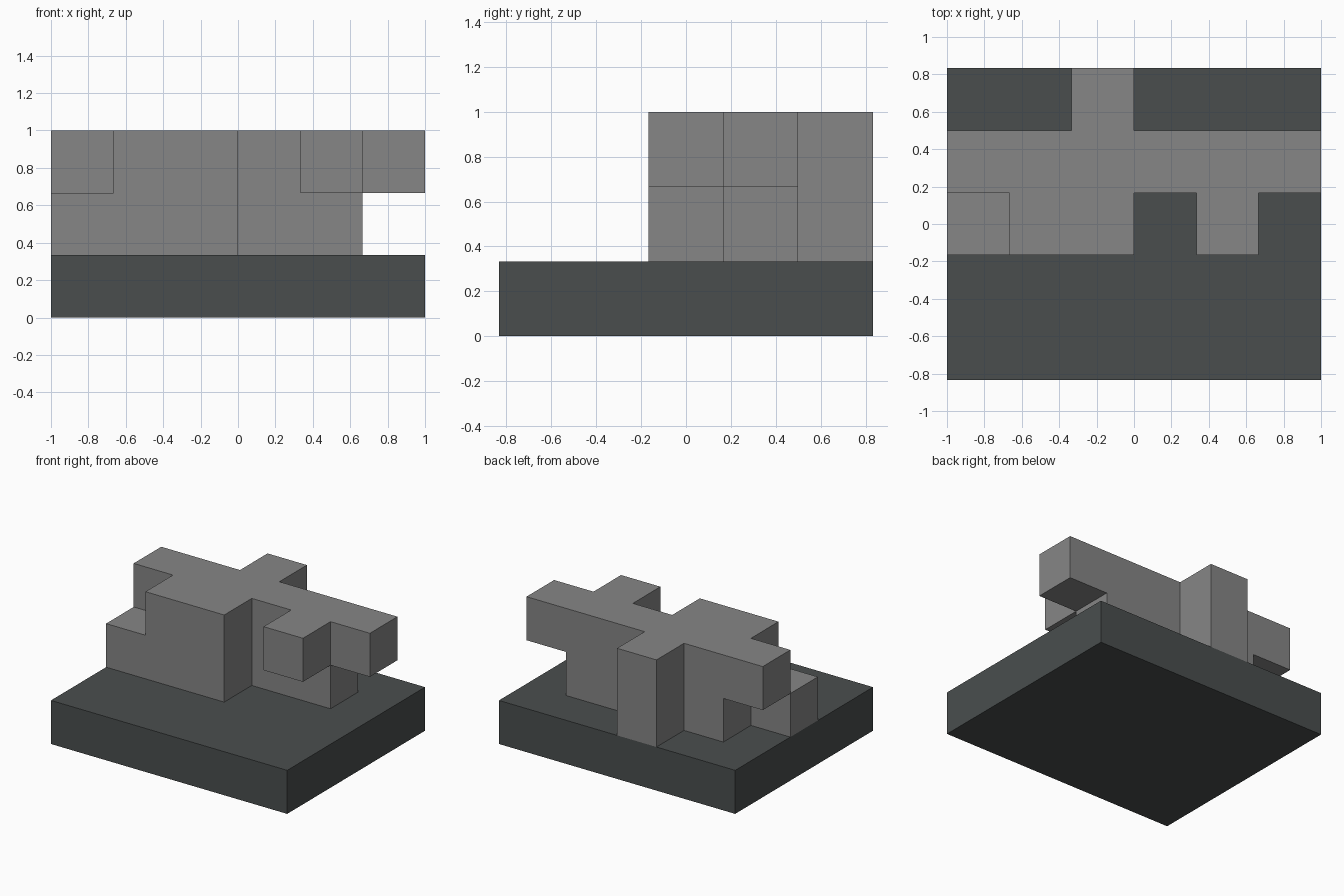
import bpy
import bmesh
from mathutils import Vector

cube = bpy.data.objects.get("Cube")
if cube:
    bpy.data.objects.remove(cube, do_unlink=True)

UNIT = 1 / 3
ORIGIN = Vector((-3, -2.5, 0))


def make_material(name, colour):
    mat = bpy.data.materials.new(name)
    mat.use_nodes = True
    mat.diffuse_color = colour
    mat.node_tree.nodes["Principled BSDF"].inputs["Base Color"].default_value = colour
    return mat


def cells_from(layers):
    """Occupied grid cells; each layer lists its rows from back to front."""
    return {(x, len(rows) - 1 - r, z)
            for z, rows in layers.items()
            for r, row in enumerate(rows)
            for x, mark in enumerate(row) if mark == "#"}


def block_object(name, cells, mat):
    """Outer skin of a set of grid cells, with coplanar faces merged."""
    bm = bmesh.new()
    for cell in cells:
        centre = Vector(cell) + Vector((0.5, 0.5, 0.5))
        for axis in range(3):
            for side in (-1, 1):
                n = Vector((0, 0, 0))
                n[axis] = side
                if tuple(int(c + d) for c, d in zip(cell, n)) in cells:
                    continue
                u = Vector((0, 0, 0))
                u[(axis + 1) % 3] = 1
                v = n.cross(u)
                corners = [centre + (n + a * u + b * v) / 2
                           for a, b in ((-1, -1), (1, -1), (1, 1), (-1, 1))]
                bm.faces.new([bm.verts.new((p + ORIGIN) * UNIT) for p in corners])
    bmesh.ops.remove_doubles(bm, verts=bm.verts, dist=0.001)
    bmesh.ops.dissolve_limit(bm, angle_limit=0.02, verts=bm.verts, edges=bm.edges)
    mesh = bpy.data.meshes.new(name)
    bm.to_mesh(mesh)
    bm.free()
    mesh.materials.append(mat)
    obj = bpy.data.objects.new(name, mesh)
    bpy.context.collection.objects.link(obj)
    return obj


dark = make_material("dark slate", (0.068, 0.076, 0.076, 1))
grey = make_material("mid grey", (0.238, 0.238, 0.238, 1))

# Ground slab
block_object("base_slab", cells_from({0: ["######"] * 5}), dark)

# Stepped blocks with overhanging arms
block_object("block_structure", cells_from({
    1: ["..#...",
        ".####.",
        "###...",
        "......",
        "......"],
    2: ["..#...",
        "######",
        ".##.#.",
        "......",
        "......"],
}), grey)
